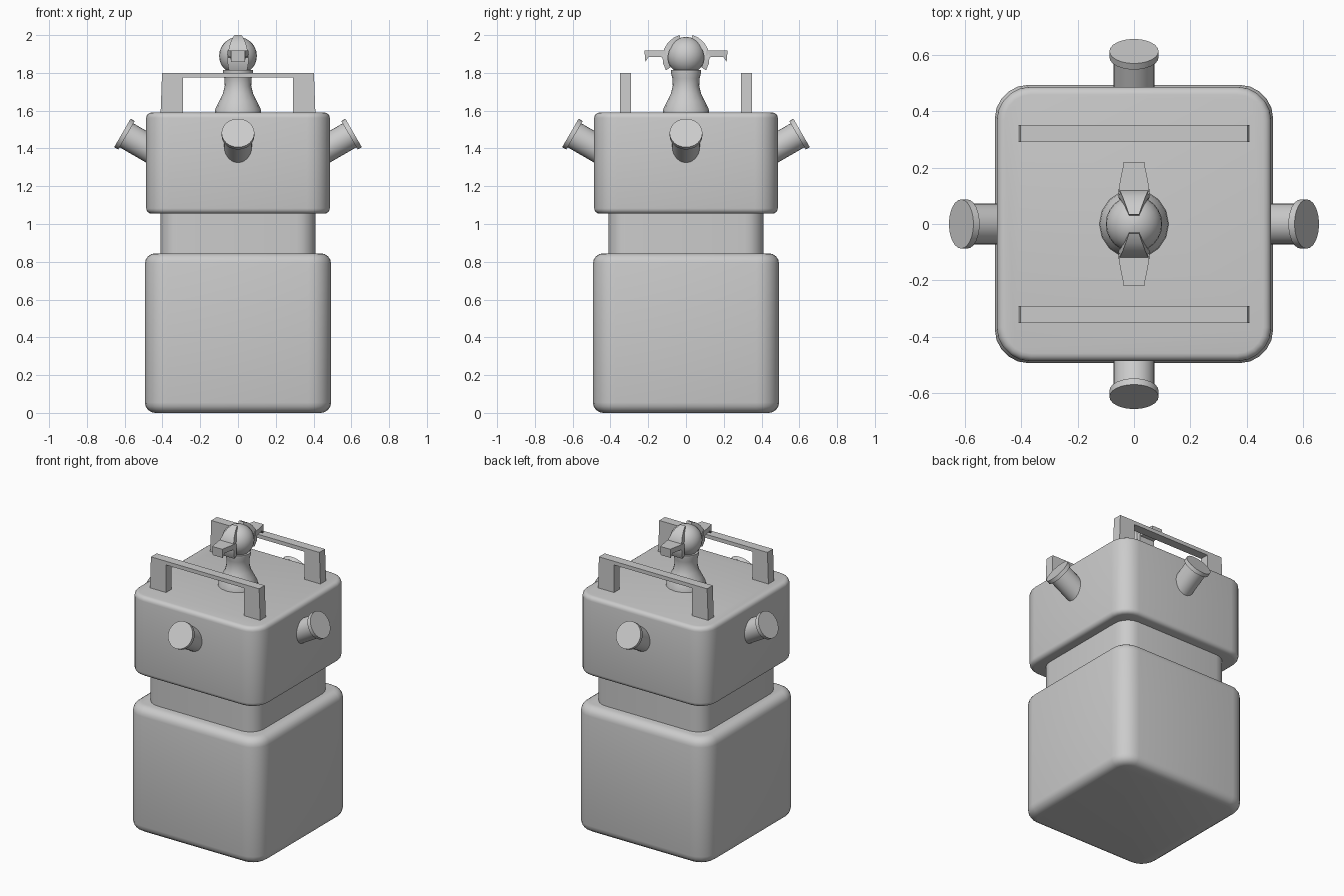
import bpy, bmesh
from math import sin, cos, pi, radians
from mathutils import Matrix, Vector

cube = bpy.data.objects.get("Cube")
if cube:
    bpy.data.objects.remove(cube)

grey = bpy.data.materials.new("light_grey")
grey.use_nodes = True
grey.diffuse_color = (0.6, 0.6, 0.6, 1)
grey.node_tree.nodes["Principled BSDF"].inputs["Base Color"].default_value = grey.diffuse_color


def loft(name, rings, angle=40, matrix=None):
    """Skin a stack of closed rings and cap both ends."""
    bm = bmesh.new()
    loops = [[bm.verts.new(p) for p in ring] for ring in rings]
    for a, b in zip(loops, loops[1:]):
        n = len(a)
        for i in range(n):
            j = (i + 1) % n
            bm.faces.new((a[i], a[j], b[j], b[i]))
    bm.faces.new(loops[0][::-1])
    bm.faces.new(loops[-1])
    if matrix:
        bm.transform(matrix)
    bmesh.ops.recalc_face_normals(bm, faces=bm.faces)
    mesh = bpy.data.meshes.new(name)
    bm.to_mesh(mesh)
    bm.free()
    mesh.materials.append(grey)
    obj = bpy.data.objects.new(name, mesh)
    bpy.context.collection.objects.link(obj)
    bpy.ops.object.select_all(action="DESELECT")
    obj.select_set(True)
    bpy.context.view_layer.objects.active = obj
    bpy.ops.object.shade_smooth_by_angle(angle=radians(angle))
    return obj


def rounded_square(half, radius, z, steps=5):
    """Ring of a square with rounded corners."""
    c = half - radius
    pts = []
    for k, (sx, sy) in enumerate(((1, 1), (-1, 1), (-1, -1), (1, -1))):
        for i in range(steps + 1):
            a = (k + i / steps) * pi / 2
            pts.append((sx * c + radius * cos(a), sy * c + radius * sin(a), z))
    return pts


def rounded_block(name, half, corner, z0, z1, edge, steps=4):
    rings = []
    for i in range(steps + 1):
        a = i / steps * pi / 2
        inset = edge * (1 - sin(a))
        rings.append(rounded_square(half - inset, corner - inset, z0 + edge * (1 - cos(a))))
    for i in range(steps, -1, -1):
        a = i / steps * pi / 2
        inset = edge * (1 - sin(a))
        rings.append(rounded_square(half - inset, corner - inset, z1 - edge * (1 - cos(a))))
    return loft(name, rings)


def lathe(name, profile, sides, matrix=None, angle=40):
    rings = [[(r * cos(2 * pi * i / sides), r * sin(2 * pi * i / sides), z)
              for i in range(sides)] for r, z in profile]
    return loft(name, rings, angle, matrix)


def strip(name, outer, inner, widths, side, angle=40):
    """Solid band in the y-z plane, given half widths along it."""
    rings = []
    for (yo, zo), (yi, zi), w in zip(outer, inner, widths):
        rings.append([(-w, side * yo, zo), (w, side * yo, zo),
                      (w, side * yi, zi), (-w, side * yi, zi)])
    return loft(name, rings, angle)


# Body blocks
rounded_block("lower_body", 0.493, 0.12, 0, 0.845, 0.055)
rounded_block("upper_body", 0.486, 0.12, 1.055, 1.59, 0.028)
loft("neck", [rounded_square(0.41, 0.1, z) for z in (0.82, 1.08)])

# Four flanged pipes, tilted upward, one per side
for name, turn in (("left", 0), ("back", 90), ("right", 180), ("front", 270)):
    place = (Matrix.Rotation(radians(turn), 4, "Z")
             @ Matrix.Translation((0.612, 0, 1.482))
             @ Matrix.Rotation(radians(60), 4, "Y"))
    lathe(name + "_pipe", [(0.073, -0.3), (0.073, -0.02)], 24, place)
    lathe(name + "_pipe_flange", [(0.087, -0.025), (0.087, 0)], 24, place)

# Two bracket handles across the top
outline = [(-0.41, 1.58), (-0.402, 1.8), (0.402, 1.8), (0.41, 1.58),
           (0.29, 1.58), (0.29, 1.775), (-0.29, 1.775), (-0.29, 1.58)]
for name, y in (("front", -0.32), ("back", 0.32)):
    loft(name + "_handle", [[(x, y + d, z) for x, z in outline] for d in (-0.03, 0.03)], 20)

# Central pedestal and ball
lathe("pedestal", [(0.124, 1.58), (0.12, 1.61), (0.1, 1.65), (0.08, 1.69), (0.07, 1.73),
                   (0.072, 1.77), (0.08, 1.8), (0.08, 1.815)], 16)
bands = 14
lathe("ball", [(max(0.001, 0.1 * sin(pi * i / bands)), 1.89 - 0.1 * cos(pi * i / bands))
               for i in range(bands + 1)], 24)

# Curved guards hugging the ball, each with a hooked prong
angles = (74, 58, 40, 22, 4, -14, -32)
widths = (0.018, 0.029, 0.04, 0.049, 0.055, 0.055, 0.048)


def arc(radius):
    return [(radius * cos(radians(a)), 1.88 + radius * sin(radians(a))) for a in angles]


for name, side in (("front", -1), ("back", 1)):
    strip(name + "_guard", arc(0.125), arc(0.096), widths, side)
    strip(name + "_prong",
          [(0.105, 1.918), (0.15, 1.918), (0.198, 1.918), (0.22, 1.918)],
          [(0.105, 1.88), (0.15, 1.885), (0.198, 1.885), (0.215, 1.858)],
          (0.055, 0.05, 0.04, 0.037), side, 20)
